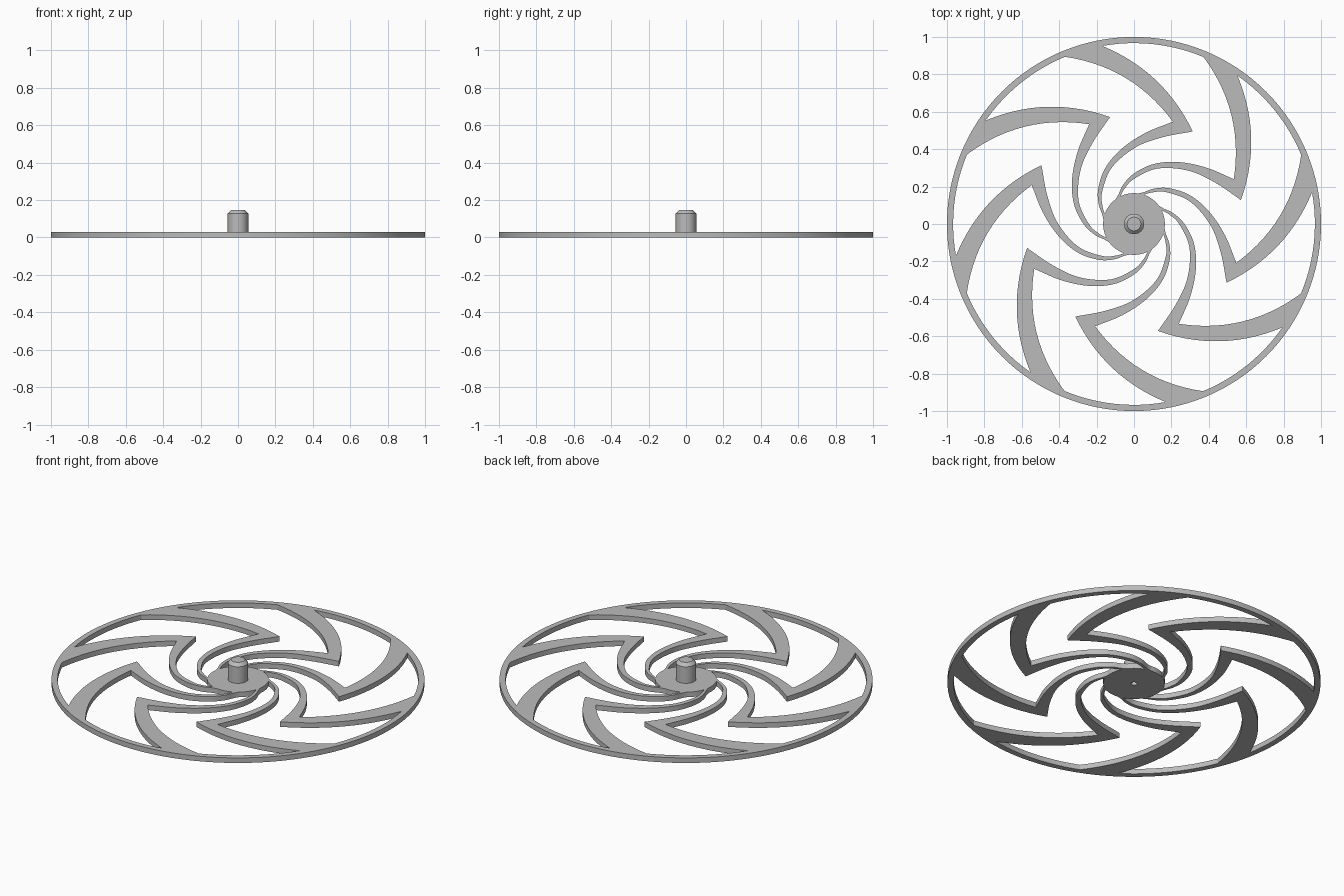
import bpy, bmesh
from math import sin, cos, pi, radians
from mathutils import Vector, Matrix

cube = bpy.data.objects.get("Cube")
if cube:
    bpy.data.objects.remove(cube, do_unlink=True)

BLADES = 8
STEP = 2 * pi / BLADES
THICK = 0.03
RIM_INNER, HUB = 0.967, 0.165

grey = bpy.data.materials.new("plain grey")
grey.use_nodes = True
grey.diffuse_color = (0.5, 0.5, 0.5, 1)
grey.node_tree.nodes["Principled BSDF"].inputs["Base Color"].default_value = (0.5, 0.5, 0.5, 1)


def polar(deg, r):
    return Vector((r * cos(radians(deg)), r * sin(radians(deg))))


def ring(r, a0, a1, n):
    return [polar(a0 + (a1 - a0) * i / n, r) for i in range(n + 1)]


def bowed(p, q, sag, n=14):
    """Edge from p to q bulging to the right of its direction."""
    d = q - p
    side = Vector((d.y, -d.x)).normalized()
    return [p + d * t + side * sag * 4 * t * (1 - t) for t in (i / n for i in range(n + 1))]


def spline(pts, n=7):
    """Smooth path through the points."""
    ext = [pts[0] * 2 - pts[1]] + pts + [pts[-1] * 2 - pts[-2]]
    out = []
    for a, b, c, d in zip(ext, ext[1:], ext[2:], ext[3:]):
        for i in range(n):
            t = i / n
            out.append(0.5 * (2 * b + (c - a) * t + (2 * a - 5 * b + 4 * c - d) * t * t
                              + (3 * b - a - 3 * c + d) * t ** 3))
    return out + [pts[-1]]


# Edges of one zigzag spoke, from the hub out to the rim
lower_arm = spline([polar(116, HUB), polar(105, 0.195), polar(90, 0.241),
                    polar(67, 0.322), polar(44.5, 0.407), polar(27, 0.487), polar(12.6, 0.586)])
outer_blade = bowed(lower_arm[-1], polar(55.1, RIM_INNER), 0.064)
upper_arm = spline([polar(127, HUB), polar(118, 0.178), polar(105, 0.219), polar(90, 0.27),
                    polar(72, 0.337), polar(54.5, 0.407), polar(38, 0.49), polar(24.2, 0.585)])
inner_blade = bowed(upper_arm[-1], polar(67.4, RIM_INNER), 0.07)

# One opening lies between a spoke and its neighbour
turn = Matrix.Rotation(-STEP, 2)
neighbour = [turn @ p for p in upper_arm + inner_blade[1:]]
opening = (lower_arm + outer_blade[1:] + ring(RIM_INNER, 55.1, 22.4, 12)[1:-1]
           + neighbour[::-1] + ring(HUB, 82, 116, 8)[1:-1])

# Pierced wheel plate: a filled disc with the openings cut out
curve = bpy.data.curves.new("wheel_plate", 'CURVE')
curve.dimensions = '2D'
curve.fill_mode = 'BOTH'
curve.extrude = THICK / 2


def add_loop(pts):
    s = curve.splines.new('POLY')
    s.points.add(len(pts) - 1)
    for sp, p in zip(s.points, pts):
        sp.co = (p.x, p.y, 0, 1)
    s.use_cyclic_u = True


add_loop(ring(1, 0, 360, 128)[:-1])
add_loop(ring(0.016, 0, 360, 16)[:-1])
for k in range(BLADES):
    rot = Matrix.Rotation(k * STEP, 2)
    add_loop([rot @ p for p in opening])

plate = bpy.data.objects.new("wheel_plate", curve)
bpy.context.collection.objects.link(plate)
plate.location.z = THICK / 2
bpy.ops.object.select_all(action='DESELECT')
plate.select_set(True)
bpy.context.view_layer.objects.active = plate
bpy.ops.object.convert(target='MESH')
plate = bpy.context.object
plate.name = "wheel_plate"
plate.data.materials.clear()
plate.data.materials.append(grey)
bm = bmesh.new()
bm.from_mesh(plate.data)
bmesh.ops.remove_doubles(bm, verts=bm.verts, dist=1e-5)
bmesh.ops.recalc_face_normals(bm, faces=bm.faces)
bm.to_mesh(plate.data)
bm.free()
bpy.ops.object.shade_smooth_by_angle(angle=radians(25))

# Chamfered centre peg with a small bore underneath
profile = [(0, 0.1), (0.016, 0.1), (0.016, THICK), (0.055, THICK),
           (0.055, 0.128), (0.037, 0.146), (0, 0.146)]
bm = bmesh.new()
verts = [bm.verts.new((r, 0, z)) for r, z in profile]
edges = [bm.edges.new(pair) for pair in zip(verts, verts[1:])]
bmesh.ops.spin(bm, geom=verts + edges, cent=(0, 0, 0), axis=(0, 0, 1),
               angle=2 * pi, steps=16, use_merge=True)
bmesh.ops.remove_doubles(bm, verts=bm.verts, dist=1e-5)
bmesh.ops.recalc_face_normals(bm, faces=bm.faces)
mesh = bpy.data.meshes.new("centre_peg")
bm.to_mesh(mesh)
bm.free()
mesh.materials.append(grey)
peg = bpy.data.objects.new("centre_peg", mesh)
bpy.context.collection.objects.link(peg)
bpy.ops.object.select_all(action='DESELECT')
peg.select_set(True)
bpy.context.view_layer.objects.active = peg
bpy.ops.object.shade_smooth_by_angle(angle=radians(25))
